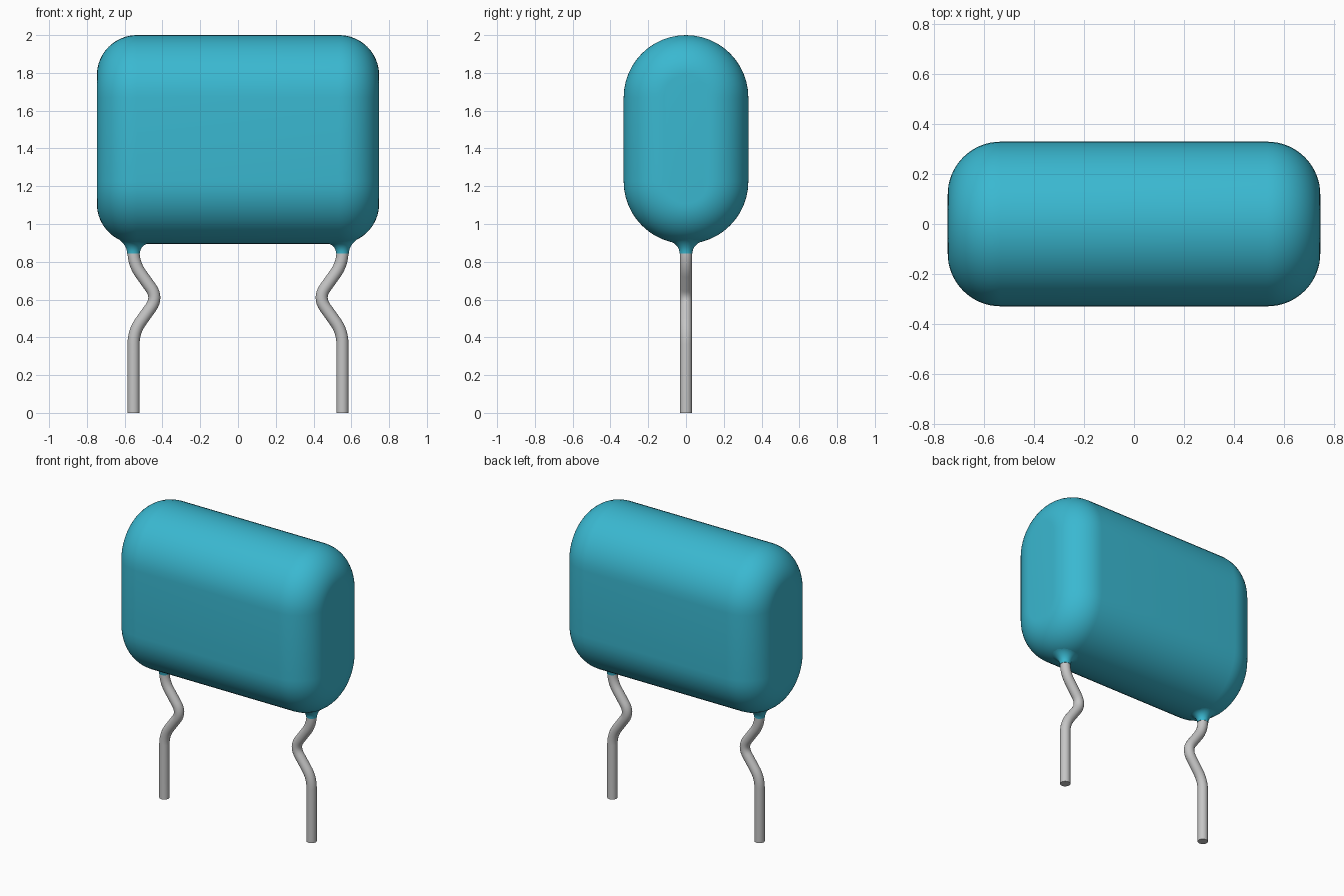
import bpy, bmesh, math
from mathutils import Vector

cube = bpy.data.objects.get("Cube")
if cube:
    bpy.data.objects.remove(cube, do_unlink=True)


def material(name, color, metallic=0.0):
    m = bpy.data.materials.new(name)
    m.diffuse_color = (*color, 1)
    m.use_nodes = True
    m.node_tree.nodes["Principled BSDF"].inputs["Base Color"].default_value = (*color, 1)
    return m


TEAL = material("teal_coating", (0.042, 0.48, 0.635))
METAL = material("tinned_metal", (0.56, 0.56, 0.56))


def loft(name, rings, mat, caps=True):
    """Skin a list of equal-sized point rings into a smooth object."""
    bm = bmesh.new()
    loops = [[bm.verts.new(p) for p in ring] for ring in rings]
    n = len(loops[0])
    for a, b in zip(loops, loops[1:]):
        for i in range(n):
            j = (i + 1) % n
            bm.faces.new((a[i], a[j], b[j], b[i]))
    if caps:
        bm.faces.new(loops[0][::-1])
        bm.faces.new(loops[-1])
    bmesh.ops.recalc_face_normals(bm, faces=bm.faces[:])
    mesh = bpy.data.meshes.new(name)
    bm.to_mesh(mesh)
    bm.free()
    mesh.materials.append(mat)
    obj = bpy.data.objects.new(name, mesh)
    bpy.context.collection.objects.link(obj)
    bpy.ops.object.select_all(action="DESELECT")
    obj.select_set(True)
    bpy.context.view_layer.objects.active = obj
    bpy.ops.object.shade_smooth_by_angle(angle=math.radians(40))
    return obj


# Body: stadium section along x, with filleted ends
HALF_X, RADIUS, FILLET = 0.747, 0.33, 0.212
MID_Z, HALF_FLAT = 1.4475, 0.2225


def stadium(x, r, steps=24):
    pts = []
    for side in (1, -1):
        for i in range(steps + 1):
            a = math.pi * i / steps + (0 if side == 1 else math.pi)
            pts.append((x, r * math.cos(a), MID_Z + side * HALF_FLAT + r * math.sin(a)))
    return pts


right_end = []
for i in range(17):
    a = math.pi / 2 * i / 16
    right_end.append((-HALF_X + FILLET * (1 - math.cos(a)),
                      RADIUS - FILLET * (1 - math.sin(a))))
sections = right_end + [(-x, r) for x, r in reversed(right_end)]
loft("body", [stadium(x, r) for x, r in sections], TEAL)


def underside(x, y):
    """Height of the body's lower surface."""
    over = max(0, abs(x) - (HALF_X - FILLET))
    r = RADIUS - FILLET + math.sqrt(FILLET ** 2 - over ** 2)
    return MID_Z - HALF_FLAT - math.sqrt(r * r - y * y)


# Leads: round wire swept along a kinked path with softened bends
LEAD_X, WIRE = 0.553, 0.032
CORNERS = [Vector(p) for p in ((LEAD_X, 0, 0), (LEAD_X, 0, 0.43), (0.424, 0, 0.61),
                               (LEAD_X, 0, 0.79), (LEAD_X, 0, 0.95))]


def rounded_path(corners, cut=0.065, steps=8):
    path = [corners[0]]
    for a, b, c in zip(corners, corners[1:], corners[2:]):
        p, q = b + (a - b).normalized() * cut, b + (c - b).normalized() * cut
        for i in range(steps + 1):
            t = i / steps
            path.append(p * (1 - t) ** 2 + b * 2 * t * (1 - t) + q * t * t)
    return path + [corners[-1]]


def wire_rings(path, sides=20):
    rings = []
    for i, p in enumerate(path):
        t = (path[min(i + 1, len(path) - 1)] - path[max(i - 1, 0)]).normalized()
        across = Vector((t.z, 0, -t.x))
        rings.append([p + WIRE * (across * math.cos(math.tau * k / sides)
                                  + Vector((0, math.sin(math.tau * k / sides), 0)))
                      for k in range(sides)])
    return rings


# Collars: coating flaring from the wire onto the underside of the body
def collar_rings(sides=24, steps=8, low=0.845, flare=0.05):
    rings = []
    for i in range(steps + 1):
        a = math.pi / 2 * i / steps
        r = WIRE + 0.002 + flare * (1 - math.cos(a))
        ring = []
        for k in range(sides):
            b = math.tau * k / sides
            x, y = LEAD_X + r * math.cos(b), r * math.sin(b)
            ring.append((x, y, low + (underside(x, y) + 0.001 - low) * math.sin(a)))
        rings.append(ring)
    # lower rim closes against the wire
    rim = [(LEAD_X + (WIRE - 0.004) * math.cos(math.tau * k / sides),
            (WIRE - 0.004) * math.sin(math.tau * k / sides), low) for k in range(sides)]
    return [rim] + rings


for side, s in (("left", 1), ("right", -1)):
    def flip(rings):
        return [[(s * p[0], p[1], p[2]) for p in ring] for ring in rings]
    loft(side + "_lead", flip(wire_rings(rounded_path(CORNERS))), METAL)
    loft(side + "_collar", flip(collar_rings()), TEAL, caps=False)
